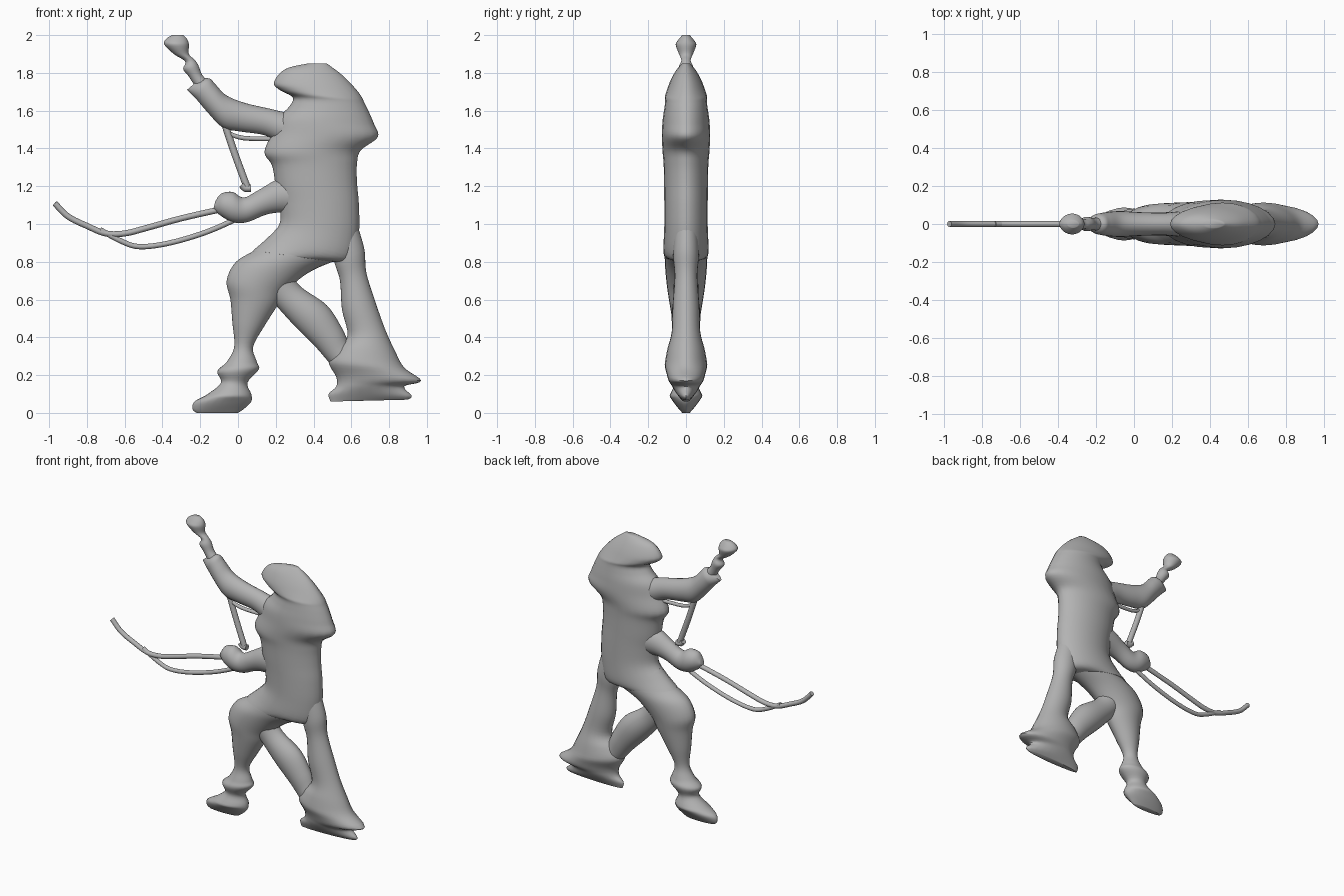
import bpy
import bmesh
import math

start_cube = bpy.data.objects.get("Cube")
if start_cube:
    bpy.data.objects.remove(start_cube, do_unlink=True)

# One plain grey for the whole figure
grey = bpy.data.materials.new("plain grey")
grey.use_nodes = True
colour = (0.45, 0.45, 0.45, 1)
grey.diffuse_color = colour
grey.node_tree.nodes["Principled BSDF"].inputs["Base Color"].default_value = colour

SIDES = 24
STEPS = 5


def smooth_stations(stations):
    """Catmull-Rom resampling of a list of equal-length tuples."""
    result = []
    last = len(stations) - 1
    for i in range(last):
        before, a = stations[max(i - 1, 0)], stations[i]
        b, after = stations[i + 1], stations[min(i + 2, last)]
        for step in range(STEPS):
            t = step / STEPS
            result.append(tuple(
                q + t * ((r - p) + t * ((2 * p - 5 * q + 4 * r - s)
                                        + t * (3 * q - p - 3 * r + s))) / 2
                for p, q, r, s in zip(before, a, b, after)))
    result.append(stations[last])
    return result


def depth_for(width):
    """Half thickness: thin parts are round, wide parts flatten out."""
    return 0.148 * (1 - math.exp(-width / 0.14))


def loft(name, stations, free_start=False, free_end=False):
    """Skin lens-shaped rings between pairs of edge points (xa, za, xb, zb)."""
    rows = smooth_stations(stations)
    middles = [((xa + xb) / 2, (za + zb) / 2) for xa, za, xb, zb in rows]
    bm = bmesh.new()
    rings = []
    for (xa, za, xb, zb), middle in zip(rows, middles):
        half_x, half_z = (xb - xa) / 2, (zb - za) / 2
        width = math.hypot(half_x, half_z)
        # Free ends taper in thickness as well as in outline
        if free_start:
            width = min(width, math.dist(middle, middles[0]) + 0.02)
        if free_end:
            width = min(width, math.dist(middle, middles[-1]) + 0.02)
        depth = depth_for(width)
        ring = []
        for k in range(SIDES):
            angle = math.tau * k / SIDES
            side = math.cos(angle)
            rise = math.sin(angle)
            y = depth * math.copysign(abs(rise) ** 1.1, rise)
            ring.append(bm.verts.new((middle[0] + side * half_x, y,
                                      middle[1] + side * half_z)))
        rings.append(ring)
    for lower, upper in zip(rings, rings[1:]):
        for k in range(SIDES):
            n = (k + 1) % SIDES
            bm.faces.new((lower[k], lower[n], upper[n], upper[k]))
    bm.faces.new(rings[0])
    bm.faces.new(rings[-1])
    bmesh.ops.recalc_face_normals(bm, faces=bm.faces)
    mesh = bpy.data.meshes.new(name)
    bm.to_mesh(mesh)
    bm.free()
    mesh.materials.append(grey)
    obj = bpy.data.objects.new(name, mesh)
    bpy.context.collection.objects.link(obj)
    bpy.ops.object.select_all(action="DESELECT")
    obj.select_set(True)
    bpy.context.view_layer.objects.active = obj
    bpy.ops.object.shade_smooth_by_angle(angle=math.radians(50))
    return obj


def strand(name, path, radius):
    """Thin cord or rod along a path of (x, z) points."""
    stations = []
    for i, (x, z) in enumerate(path):
        xa, za = path[max(i - 1, 0)]
        xb, zb = path[min(i + 1, len(path) - 1)]
        length = math.hypot(xb - xa, zb - za)
        off_x, off_z = -(zb - za) / length * radius, (xb - xa) / length * radius
        stations.append((x - off_x, z - off_z, x + off_x, z + off_z))
    return loft(name, stations)


# Hooded head, back and trunk, from crown to hips
loft("hooded_torso", [
    (.37, 1.85, .47, 1.85), (.25, 1.82, .55, 1.79), (.19, 1.75, .61, 1.73),
    (.22, 1.71, .65, 1.68), (.29, 1.67, .67, 1.64), (.27, 1.62, .69, 1.6),
    (.21, 1.56, .72, 1.53), (.18, 1.48, .74, 1.46), (.14, 1.38, .65, 1.39),
    (.18, 1.31, .63, 1.32), (.2, 1.2, .63, 1.22), (.22, 1.1, .64, 1.1),
    (.22, 1, .64, .95), (.16, .93, .61, .81), (.08, .86, .5, .8),
], free_start=True)

# Forward leg with boot
loft("front_leg", [
    (.2, .97, .62, .84), (.1, .87, .5, .8), (-.01, .8, .37, .74),
    (-.06, .7, .26, .65), (-.04, .6, .21, .57), (-.03, .48, .14, .46),
    (-.02, .35, .08, .35), (-.06, .27, .1, .27), (-.11, .22, .11, .23),
    (-.09, .16, .05, .16), (-.16, .1, .07, .1), (-.23, .06, .07, .06),
    (-.24, .02, .03, .02), (-.22, 0, 0, 0),
], free_end=True)

# Trailing leg, running into the cloak hem
loft("back_leg", [
    (.12, .66, .27, .76), (.2, .57, .33, .67), (.3, .46, .47, .57),
    (.41, .35, .55, .45), (.48, .27, .6, .35), (.55, .2, .68, .3),
])

# Hanging cloak tail with swollen hem and pointed rear tip
loft("cloak_tail", [
    (.49, .93, .64, .97), (.51, .8, .67, .86), (.54, .7, .68, .74),
    (.55, .55, .73, .58), (.58, .41, .78, .44), (.52, .34, .83, .33),
    (.48, .27, .88, .24), (.52, .19, .97, .17), (.52, .14, .88, .14),
    (.48, .1, .92, .09), (.49, .06, .9, .07),
], free_end=True)

# Raised arm and the club it holds
loft("raised_arm", [
    (.38, 1.4, .4, 1.58), (.25, 1.42, .26, 1.59), (.14, 1.47, .17, 1.61),
    (.01, 1.49, .04, 1.64), (-.08, 1.51, -.06, 1.68),
    (-.16, 1.59, -.12, 1.74), (-.22, 1.66, -.15, 1.77),
    (-.27, 1.71, -.2, 1.77),
], free_end=True)
loft("club", [
    (-.21, 1.7, -.15, 1.75), (-.26, 1.78, -.19, 1.79),
    (-.29, 1.82, -.21, 1.84), (-.28, 1.86, -.23, 1.87),
    (-.34, 1.9, -.26, 1.9), (-.39, 1.95, -.26, 1.95),
    (-.38, 1.98, -.27, 1.98), (-.35, 2, -.29, 2),
], free_end=True)

# Lowered arm with fist
loft("lowered_arm", [
    (.36, 1.04, .36, 1.26), (.24, 1.06, .22, 1.24), (.15, 1.05, .11, 1.18),
    (.05, 1.01, .03, 1.14), (-.03, 1.01, -.03, 1.17),
    (-.1, 1.05, -.09, 1.16), (-.13, 1.08, -.12, 1.12),
], free_end=True)

# Rod and strap below the raised arm
strand("hanging_rod", [(-.07, 1.53), (-.02, 1.38), (.05, 1.19)], .019)
strand("rod_tip", [(.02, 1.21), (.04, 1.19), (.07, 1.19)], .02)
strand("chest_strap", [(-.05, 1.48), (.03, 1.455), (.2, 1.45)], .012)

# Two cords that meet and trail away as one
strand("upper_cord", [
    (-.08, 1.08), (-.3, 1.03), (-.48, .98), (-.6, .95), (-.7, .95),
    (-.8, .99), (-.9, 1.04), (-.97, 1.11)], .016)
strand("lower_cord", [
    (.02, 1.04), (-.16, .96), (-.36, .9), (-.52, .88), (-.62, .91),
    (-.73, .97)], .014)
